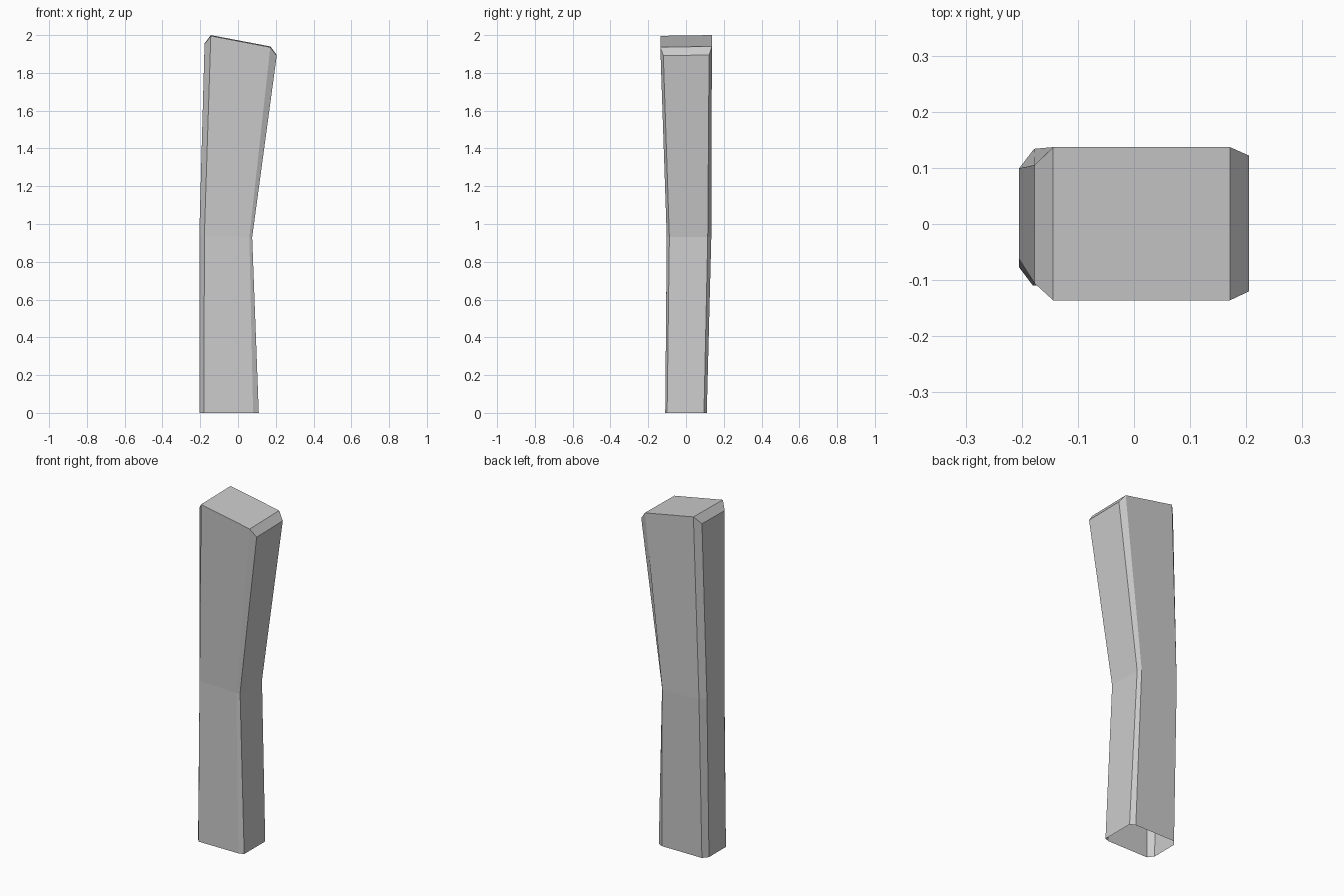
import bpy, bmesh

if "Cube" in bpy.data.objects:
    bpy.data.objects.remove(bpy.data.objects["Cube"])

# Each section: outer left/right x, inner left/right x (where chamfers start),
# front/back y, side-face y limits on the left and right,
# then heights: outer left, inner left, inner right, outer right
sections = [
    (-0.205, 0.110, -0.180, 0.080, -0.110, 0.110, (-0.077, 0.080), (-0.100, 0.095), (0, 0, 0, 0)),
    (-0.205, 0.075, -0.178, 0.060, -0.102, 0.134, (-0.062, 0.099), (-0.088, 0.115), (0.94, 0.94, 0.93, 0.93)),
    (-0.177, 0.205, -0.144, 0.171, -0.136, 0.137, (-0.106, 0.105), (-0.120, 0.122), (1.955, 1.998, 1.938, 1.893)),
]


def ring(bm, s):
    xl, xr, il, ir, yf, yb, left, right, z = s
    pts = [(il, yf, z[1]), (ir, yf, z[2]), (xr, right[0], z[3]), (xr, right[1], z[3]),
           (ir, yb, z[2]), (il, yb, z[1]), (xl, left[1], z[0]), (xl, left[0], z[0])]
    return [bm.verts.new(p) for p in pts]


bm = bmesh.new()
rings = [ring(bm, s) for s in sections]

# Chamfered shaft, open underneath
for a, b in zip(rings, rings[1:]):
    for i in range(8):
        j = (i + 1) % 8
        bm.faces.new((a[i], a[j], b[j], b[i]))

# Sloping top with a bevel at each end
t = rings[-1]
bm.faces.new((t[0], t[1], t[4], t[5]))
bm.faces.new((t[1], t[2], t[3], t[4]))
bm.faces.new((t[0], t[5], t[6], t[7]))

# The tilt of the cut: back edge a touch higher than the front
for v in t:
    v.co.z += 0.015 * v.co.y

mesh = bpy.data.meshes.new("post")
bm.to_mesh(mesh)
bm.free()
bpy.context.collection.objects.link(bpy.data.objects.new("post", mesh))
